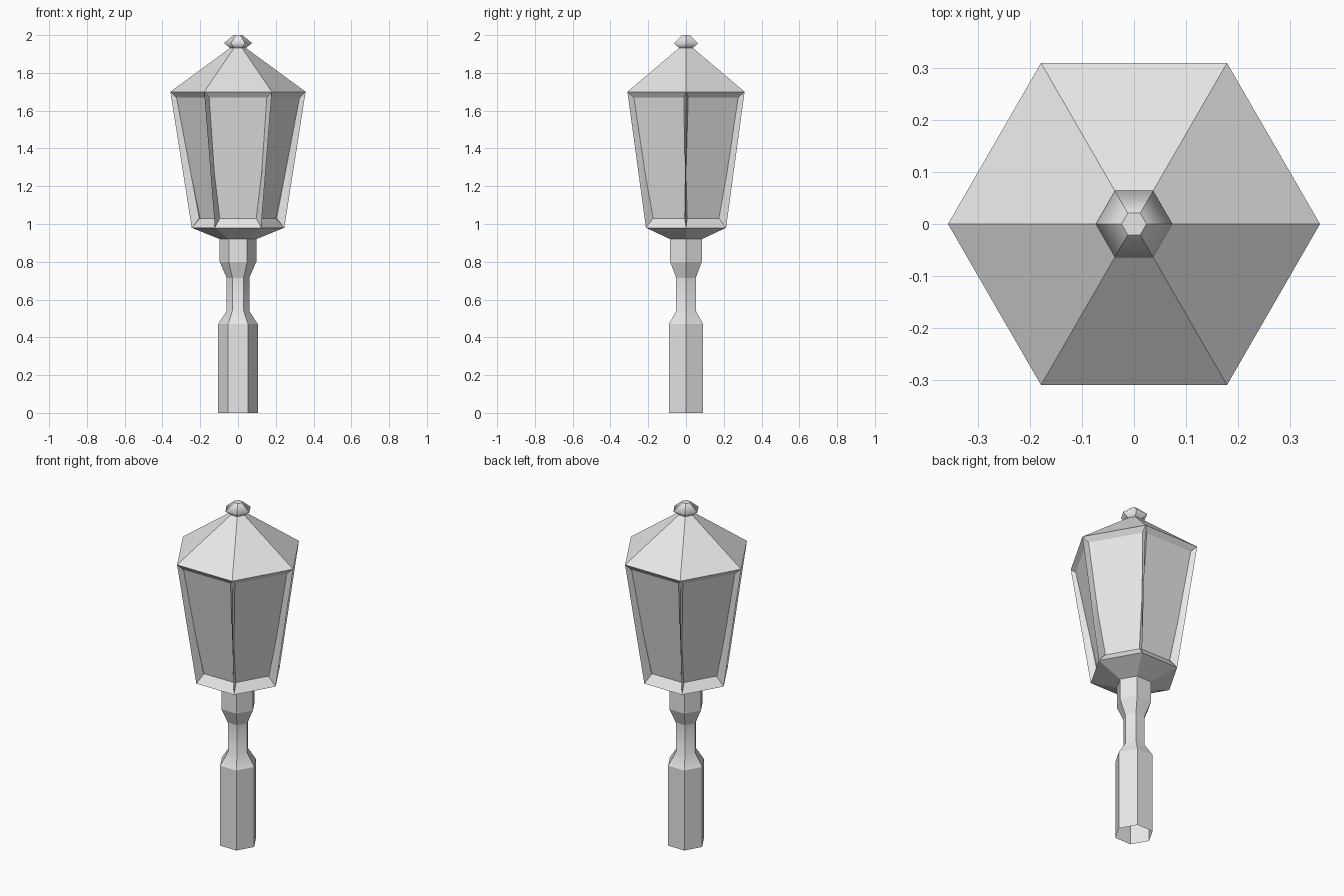
import bpy
import bmesh
from math import cos, sin, pi
from mathutils import Vector

cube = bpy.data.objects.get("Cube")
if cube:
    bpy.data.objects.remove(cube)

SIDES = 6

grey = bpy.data.materials.new("plain_grey")
grey.use_nodes = True
colour = (0.8, 0.8, 0.8, 1)
grey.diffuse_color = colour
grey.node_tree.nodes["Principled BSDF"].inputs["Base Color"].default_value = colour


def ring(bm, radius, z):
    """Hexagonal ring of vertices with corners on the x axis."""
    return [bm.verts.new((radius * cos(2 * pi * i / SIDES),
                          radius * sin(2 * pi * i / SIDES), z))
            for i in range(SIDES)]


def bridge(bm, low, high):
    for i in range(SIDES):
        j = (i + 1) % SIDES
        bm.faces.new((low[i], low[j], high[j], high[i]))


def finish(bm, name, soft_heights=()):
    """Make the object; only rings at soft_heights are shaded smoothly."""
    for face in bm.faces:
        face.smooth = bool(soft_heights)
    for edge in bm.edges:
        edge.smooth = any(all(abs(v.co.z - h) < 0.001 for v in edge.verts)
                          for h in soft_heights)
    mesh = bpy.data.meshes.new(name)
    bm.to_mesh(mesh)
    bm.free()
    mesh.materials.append(grey)
    obj = bpy.data.objects.new(name, mesh)
    bpy.context.collection.objects.link(obj)
    return obj


def turned(name, profile, soft_heights=(), cap_top=False):
    """Six-sided solid from a (radius, height) profile, listed upwards."""
    bm = bmesh.new()
    rings = [ring(bm, r, z) for r, z in profile]
    for low, high in zip(rings, rings[1:]):
        bridge(bm, low, high)
    if cap_top:
        bm.faces.new(rings[-1])
    return finish(bm, name, soft_heights)


# Post, open at the foot
turned("post", [(0.105, 0), (0.105, 0.47), (0.06, 0.54), (0.06, 0.715),
                (0.097, 0.80), (0.097, 0.92)], soft_heights=(0.54,))

# Flared tray below the lantern
turned("lantern_base", [(0.097, 0.92), (0.245, 0.98)])

# Roof and finial
turned("roof", [(0.358, 1.70), (0.042, 1.932)])
turned("finial", [(0.042, 1.932), (0.074, 1.957), (0.024, 2.0)],
       soft_heights=(1.957,), cap_top=True)

# Lantern body: each side slopes in to a recessed pane
bm = bmesh.new()
bottom = ring(bm, 0.245, 0.98)
top = ring(bm, 0.358, 1.70)


def outer_radius(z):
    return 0.245 + (0.358 - 0.245) * (z - 0.98) / (1.70 - 0.98)


for i in range(SIDES):
    j = (i + 1) % SIDES
    middle = 2 * pi * (i + 0.5) / SIDES
    outward = Vector((cos(middle), sin(middle), 0))
    along = Vector((-sin(middle), cos(middle), 0))

    def pane_corner(side, z, inset, depth):
        r = outer_radius(z)
        flat = outward * (r * cos(pi / SIDES) - depth)
        flat = flat + along * side * (r / 2 - inset)
        return bm.verts.new((flat.x, flat.y, z))

    outer = [bottom[i], bottom[j], top[j], top[i]]
    pane = [pane_corner(-1, 1.03, 0.018, 0.045),
            pane_corner(1, 1.03, 0.018, 0.045),
            pane_corner(1, 1.67, 0.024, 0.018),
            pane_corner(-1, 1.67, 0.024, 0.018)]
    bm.faces.new(pane)
    for k in range(4):
        n = (k + 1) % 4
        bm.faces.new((outer[k], outer[n], pane[n], pane[k]))
finish(bm, "lantern_body")
